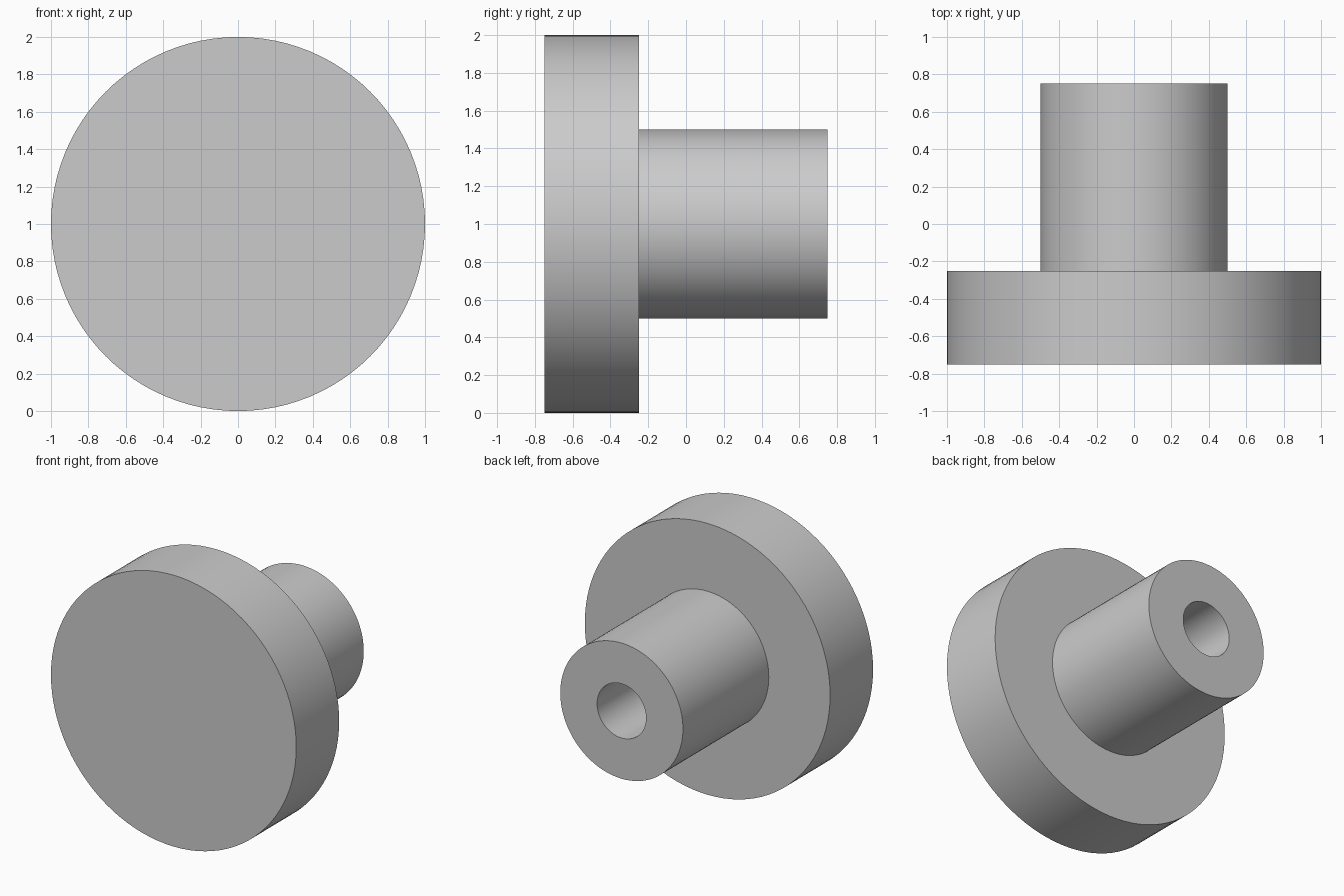
import bpy, bmesh, math
from mathutils import Vector

if "Cube" in bpy.data.objects:
    bpy.data.objects.remove(bpy.data.objects["Cube"])

SEGMENTS = 96
AXIS_Z = 1.0


def lathe(name, profile):
    """Revolve (radius, y) points around the horizontal y axis at AXIS_Z."""
    bm = bmesh.new()
    verts = [bm.verts.new((r, y, AXIS_Z)) for r, y in profile]
    edges = [bm.edges.new(pair) for pair in zip(verts, verts[1:])]
    bmesh.ops.spin(bm, geom=verts + edges, cent=Vector((0, 0, AXIS_Z)),
                   axis=Vector((0, 1, 0)), angle=math.tau,
                   steps=SEGMENTS, use_duplicate=False)
    bmesh.ops.remove_doubles(bm, verts=bm.verts, dist=1e-4)
    bmesh.ops.recalc_face_normals(bm, faces=bm.faces)
    mesh = bpy.data.meshes.new(name)
    bm.to_mesh(mesh)
    bm.free()
    obj = bpy.data.objects.new(name, mesh)
    bpy.context.collection.objects.link(obj)
    bpy.ops.object.select_all(action='DESELECT')
    obj.select_set(True)
    bpy.context.view_layer.objects.active = obj
    bpy.ops.object.shade_smooth_by_angle(angle=math.radians(30))
    return obj


# Knob: wide front disc, narrower stem, blind bore from the back
lathe("knob", [
    (0.0, -0.75), (1.0, -0.75),      # front face
    (1.0, -0.25), (0.5, -0.25),      # disc rim and back shoulder
    (0.5, 0.75), (0.2, 0.75),        # stem and its end ring
    (0.2, -0.25), (0.0, -0.25),      # bore wall and floor
])
